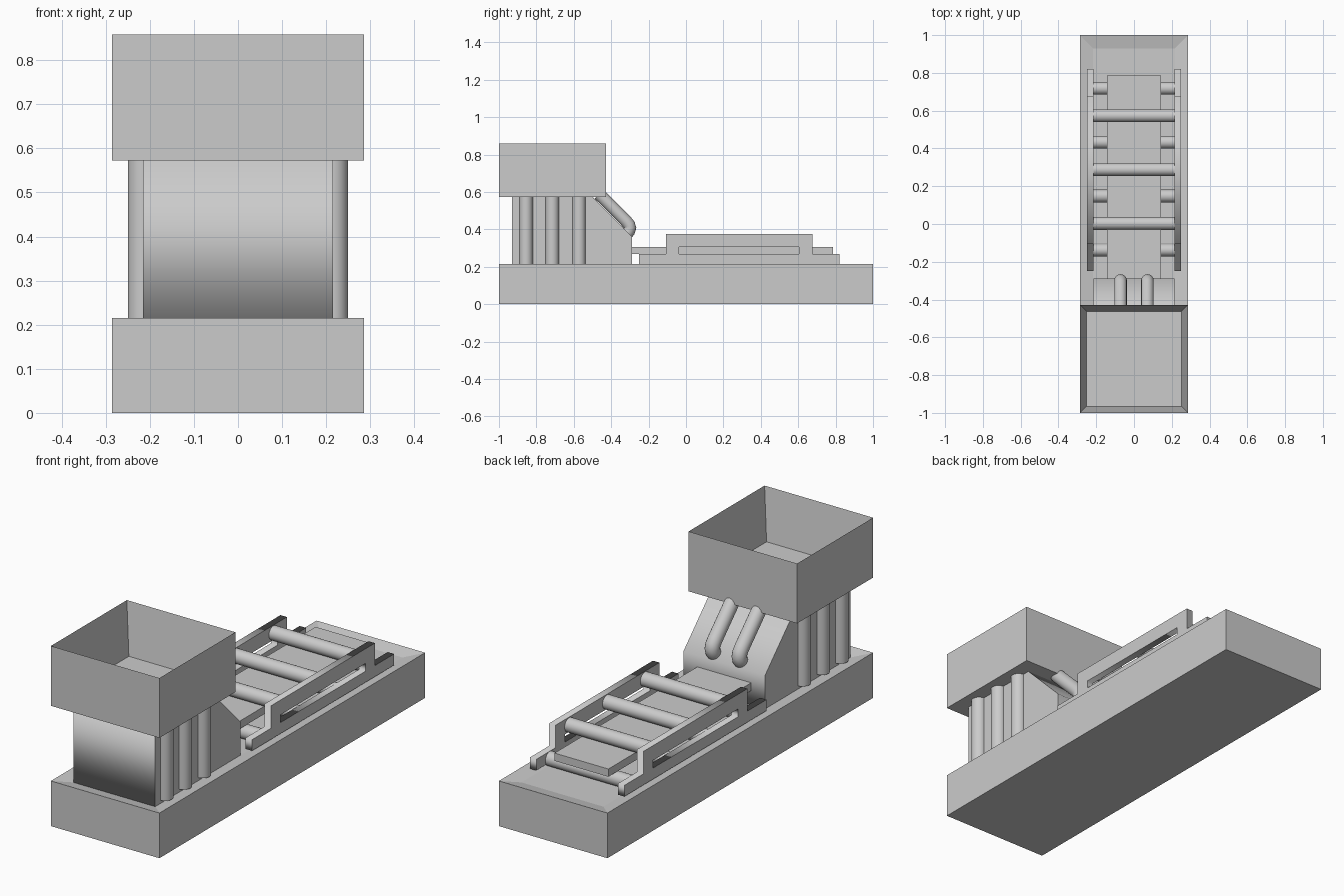
import bpy, bmesh
from math import radians

if "Cube" in bpy.data.objects:
    bpy.data.objects.remove(bpy.data.objects["Cube"])

W = 0.286          # half width of base and hopper
DECK = 0.215       # top of base
R = 0.0335         # roller / pipe radius


def box_bmesh(x0, x1, y0, y1, z0, z1):
    bm = bmesh.new()
    bmesh.ops.create_cube(bm, size=1)
    for v in bm.verts:
        v.co.x = x1 if v.co.x > 0 else x0
        v.co.y = y1 if v.co.y > 0 else y0
        v.co.z = z1 if v.co.z > 0 else z0
    bm.normal_update()
    return bm


def finish(bm, name):
    me = bpy.data.meshes.new(name)
    bm.to_mesh(me)
    bm.free()
    ob = bpy.data.objects.new(name, me)
    bpy.context.collection.objects.link(ob)
    return ob


def tray(name, y0, y1, z0, z1, wall, depth):
    """Box of full width with an inset, sunken top."""
    bm = box_bmesh(-W, W, y0, y1, z0, z1)
    top = max(bm.faces, key=lambda f: f.calc_center_median().z)
    bmesh.ops.inset_region(bm, faces=[top], thickness=wall, use_even_offset=True)
    bmesh.ops.translate(bm, verts=top.verts[:], vec=(0, 0, -depth))
    return finish(bm, name)


def to_mesh(ob, smooth=False):
    bpy.ops.object.select_all(action='DESELECT')
    ob.select_set(True)
    bpy.context.view_layer.objects.active = ob
    bpy.ops.object.convert(target='MESH')
    if smooth:
        bpy.ops.object.shade_smooth_by_angle(angle=radians(40))


def side_profile(name, loops, x, half):
    """Extrude (y, z) outlines along x; later outlines are holes."""
    cu = bpy.data.curves.new(name, 'CURVE')
    cu.dimensions, cu.fill_mode, cu.extrude = '2D', 'BOTH', half
    for pts in loops:
        sp = cu.splines.new('POLY')
        sp.points.add(len(pts) - 1)
        for p, (y, z) in zip(sp.points, pts):
            p.co = (y, z, 0, 1)
        sp.use_cyclic_u = True
    ob = bpy.data.objects.new(name, cu)
    ob.location.x = x
    ob.rotation_euler = (radians(90), 0, radians(90))
    bpy.context.collection.objects.link(ob)
    to_mesh(ob)


def cylinder(name, r, length, loc, rot=(0, 0, 0)):
    bpy.ops.mesh.primitive_cylinder_add(vertices=32, radius=r, depth=length,
                                        location=loc, rotation=rot)
    ob = bpy.context.object
    ob.name = name
    bpy.ops.object.shade_smooth_by_angle(angle=radians(40))


# Base with shallow recess, and open hopper
tray("base", -1, 1, 0, DECK, 0.07, 0.015)
tray("hopper", -1, -0.428, 0.573, 0.858, 0.035, 0.245)

# Tower body with sloped back
side_profile("tower_body", [[(-0.93, 0.2), (-0.288, 0.2), (-0.288, 0.36),
                             (-0.5, 0.573), (-0.93, 0.573)]], 0, 0.215)

# Columns half sunk in the tower sides
for s in (-1, 1):
    for y in (-0.855, -0.715, -0.572):
        cylinder("tower_column", 0.036, 0.573 - DECK,
                 (s * 0.214, y, (0.573 + DECK) / 2))

# Bent pipes down the slope
for x in (-0.071, 0.071):
    cu = bpy.data.curves.new("chute_pipe", 'CURVE')
    cu.dimensions, cu.bevel_depth, cu.bevel_resolution = '3D', R, 6
    cu.use_fill_caps = True
    path = [(-0.465, 0.588), (-0.32, 0.443), (-0.305, 0.425),
            (-0.299, 0.408), (-0.305, 0.39), (-0.322, 0.37), (-0.345, 0.35)]
    sp = cu.splines.new('POLY')
    sp.points.add(len(path) - 1)
    for p, (y, z) in zip(sp.points, path):
        p.co = (x, y, z, 1)
    pipe = bpy.data.objects.new("chute_pipe", cu)
    bpy.context.collection.objects.link(pipe)
    to_mesh(pipe, True)

# Slotted side rails
outline = [(-0.25, DECK), (0.82, DECK), (0.82, 0.268), (0.675, 0.268),
           (0.675, 0.375), (-0.107, 0.375), (-0.107, 0.268), (-0.25, 0.268)]
slot = [(-0.037, 0.268), (0.604, 0.268), (0.604, 0.305), (-0.037, 0.305)]
for s in (-1, 1):
    side_profile("side_rail", [outline, slot], s * 0.232, 0.017)

# Flat slab between the rollers
finish(box_bmesh(-0.142, 0.142, -0.289, 0.787, 0.268, 0.305), "slab")

# Upper and lower rollers
for name, z, ys in (("upper_roller", 0.339, (0.003, 0.288, 0.573)),
                    ("lower_roller", 0.234, (-0.138, 0.148, 0.433, 0.718))):
    for y in ys:
        cylinder(name, R, 0.432, (0, y, z), (0, radians(90), 0))
